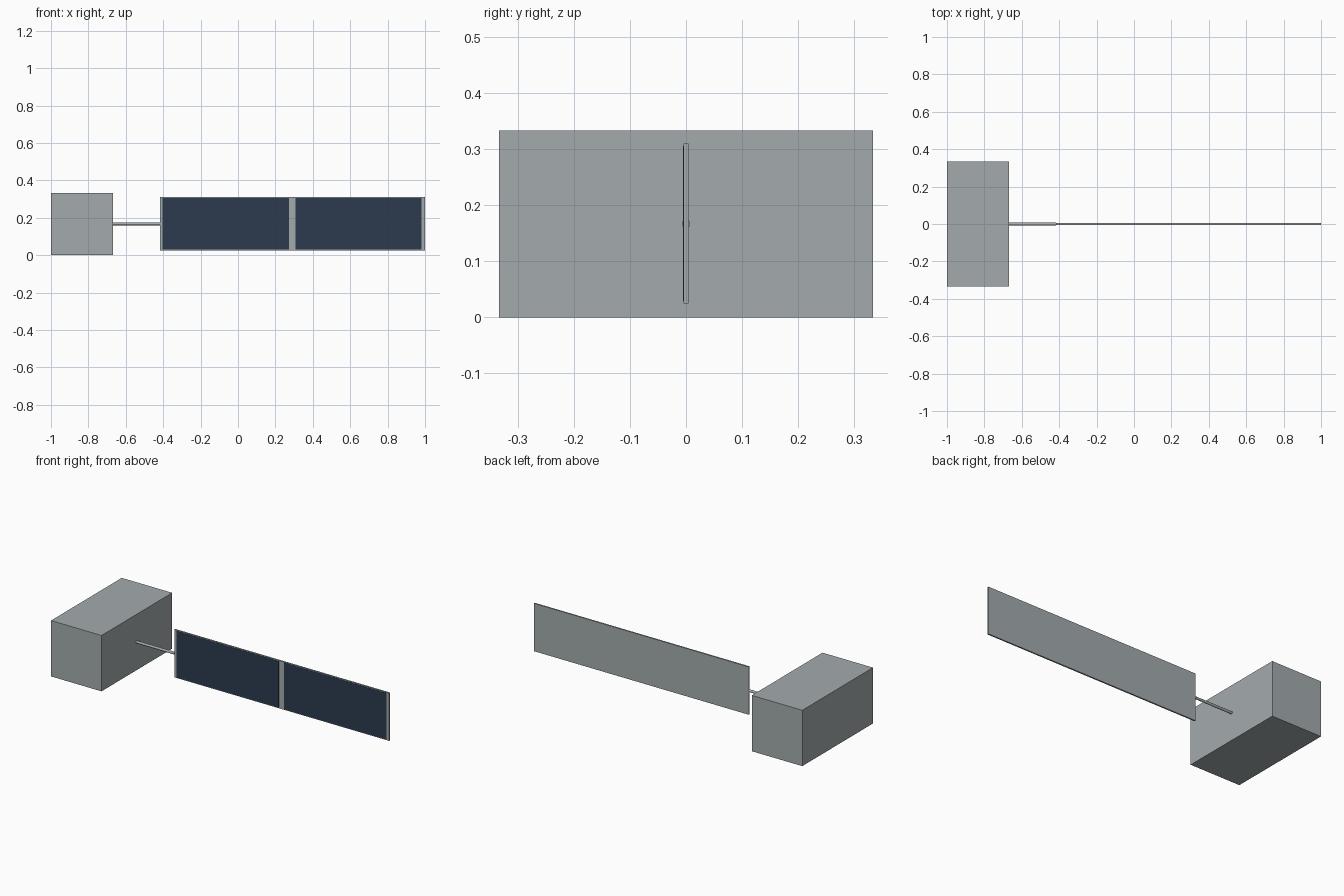
import bpy
from math import pi

cube = bpy.data.objects.get("Cube")
if cube:
    bpy.data.objects.remove(cube, do_unlink=True)


def material(name, rgb):
    m = bpy.data.materials.new(name)
    m.use_nodes = True
    m.diffuse_color = (*rgb, 1)
    bsdf = next(n for n in m.node_tree.nodes if n.type == 'BSDF_PRINCIPLED')
    bsdf.inputs["Base Color"].default_value = (*rgb, 1)
    return m


grey = material("light grey metal", (0.37, 0.41, 0.42))
navy = material("dark blue cells", (0.025, 0.042, 0.077))


def box(name, low, high, mat):
    """Box between two opposite corners."""
    bpy.ops.mesh.primitive_cube_add(size=1)
    ob = bpy.context.object
    ob.name = name
    ob.location = [(a + b) / 2 for a, b in zip(low, high)]
    ob.scale = [b - a for a, b in zip(low, high)]
    bpy.ops.object.transform_apply(location=False, rotation=False, scale=True)
    ob.data.materials.append(mat)
    return ob


BODY_END, PANEL_START = -0.667, -0.417
MID_Z = 0.167
HALF_T = 0.0045

# Main body
box("body", (-1, -0.333, 0), (BODY_END, 0.333, 0.333), grey)

# Boom joining body and panel
bpy.ops.mesh.primitive_cylinder_add(
    vertices=24, radius=0.0075, depth=PANEL_START - BODY_END,
    location=((BODY_END + PANEL_START) / 2, 0, MID_Z), rotation=(0, pi / 2, 0))
boom = bpy.context.object
boom.name = "boom"
boom.data.materials.append(grey)
bpy.ops.object.shade_smooth_by_angle()

# Panel backing
box("panel_backing", (PANEL_START, -HALF_T, 0.025), (1, HALF_T, 0.31), grey)

# Two cell plates on the front face
for name, x0, x1 in (("inner_cells", -0.403, 0.272), ("outer_cells", 0.307, 0.982)):
    box(name, (x0, -HALF_T - 0.001, 0.029), (x1, -HALF_T + 0.001, 0.306), navy)
